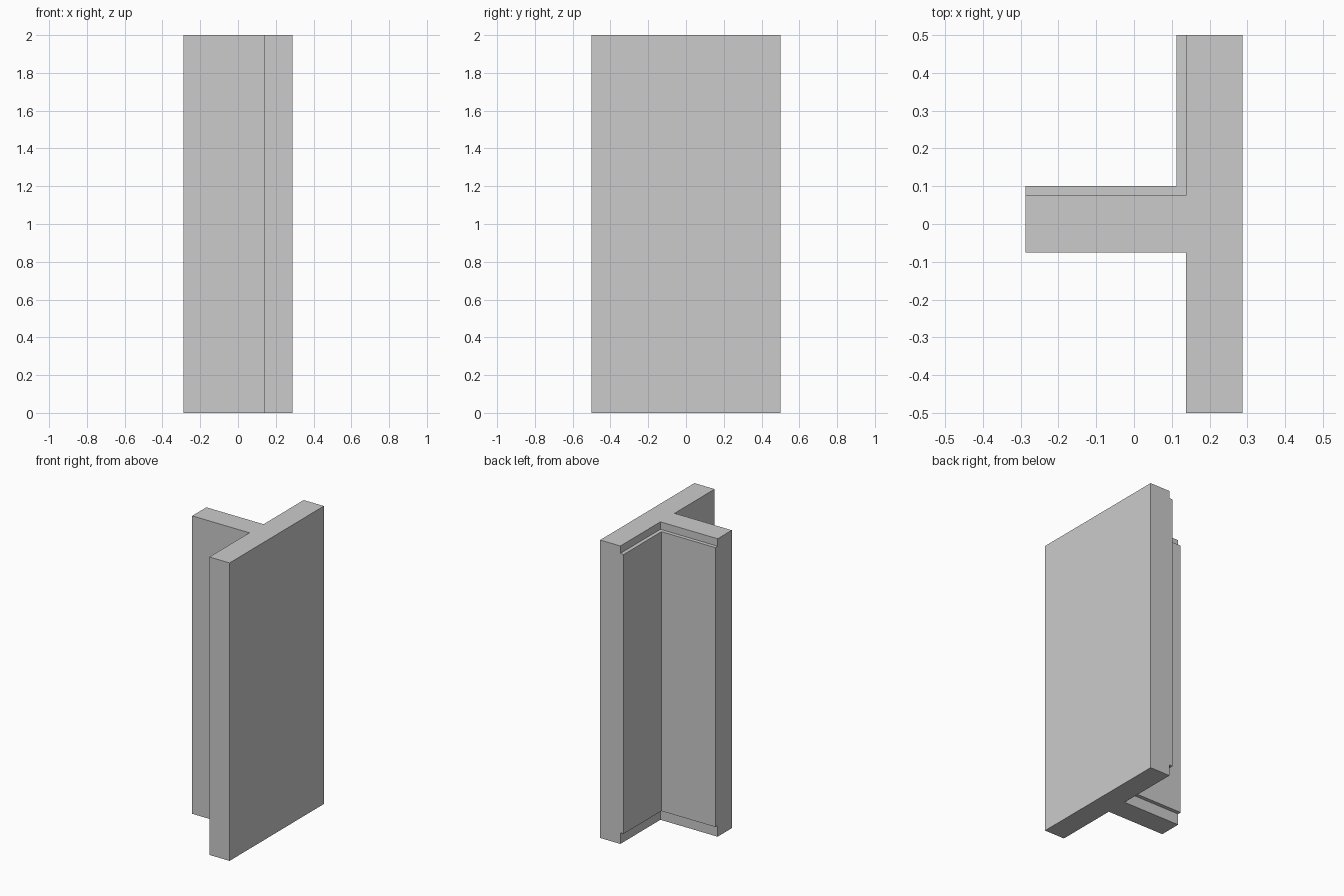
import bpy, bmesh

if "Cube" in bpy.data.objects:
    bpy.data.objects.remove(bpy.data.objects["Cube"])

WALL_X, END_X, STEM_Y, LINING = 0.1375, 0.2875, 0.075, 0.025
TOP_GAP, BOTTOM_GAP = 0.05, 0.075


def prism(name, outline, z0, z1):
    """Extrude a closed plan outline from z0 to z1."""
    bm = bmesh.new()
    face = bm.faces.new([bm.verts.new((x, y, z0)) for x, y in outline])
    ext = bmesh.ops.extrude_face_region(bm, geom=[face])
    verts = [v for v in ext["geom"] if isinstance(v, bmesh.types.BMVert)]
    bmesh.ops.translate(bm, verts=verts, vec=(0, 0, z1 - z0))
    bmesh.ops.recalc_face_normals(bm, faces=bm.faces)
    mesh = bpy.data.meshes.new(name)
    bm.to_mesh(mesh)
    bm.free()
    obj = bpy.data.objects.new(name, mesh)
    bpy.context.collection.objects.link(obj)
    return obj


# T-shaped wall, thickened by the lining in the back left corner
wall = prism("wall_junction", [
    (END_X, -0.5), (END_X, 0.5), (WALL_X - LINING, 0.5),
    (WALL_X - LINING, STEM_Y + LINING), (-END_X, STEM_Y + LINING),
    (-END_X, -STEM_Y), (WALL_X, -STEM_Y), (WALL_X, -0.5)], 0, 2)

# Recesses that stop the lining short of the floor and the top
recess = [(WALL_X, STEM_Y), (WALL_X, 0.6), (-0.4, 0.6), (-0.4, STEM_Y)]
for name, z0, z1 in (("bottom_recess_cutter", -0.1, BOTTOM_GAP),
                     ("top_recess_cutter", 2 - TOP_GAP, 2.1)):
    cutter = prism(name, recess, z0, z1)
    cutter.hide_render = True
    cutter.hide_set(True)
    mod = wall.modifiers.new(name, 'BOOLEAN')
    mod.operation = 'DIFFERENCE'
    mod.solver = 'EXACT'
    mod.object = cutter
